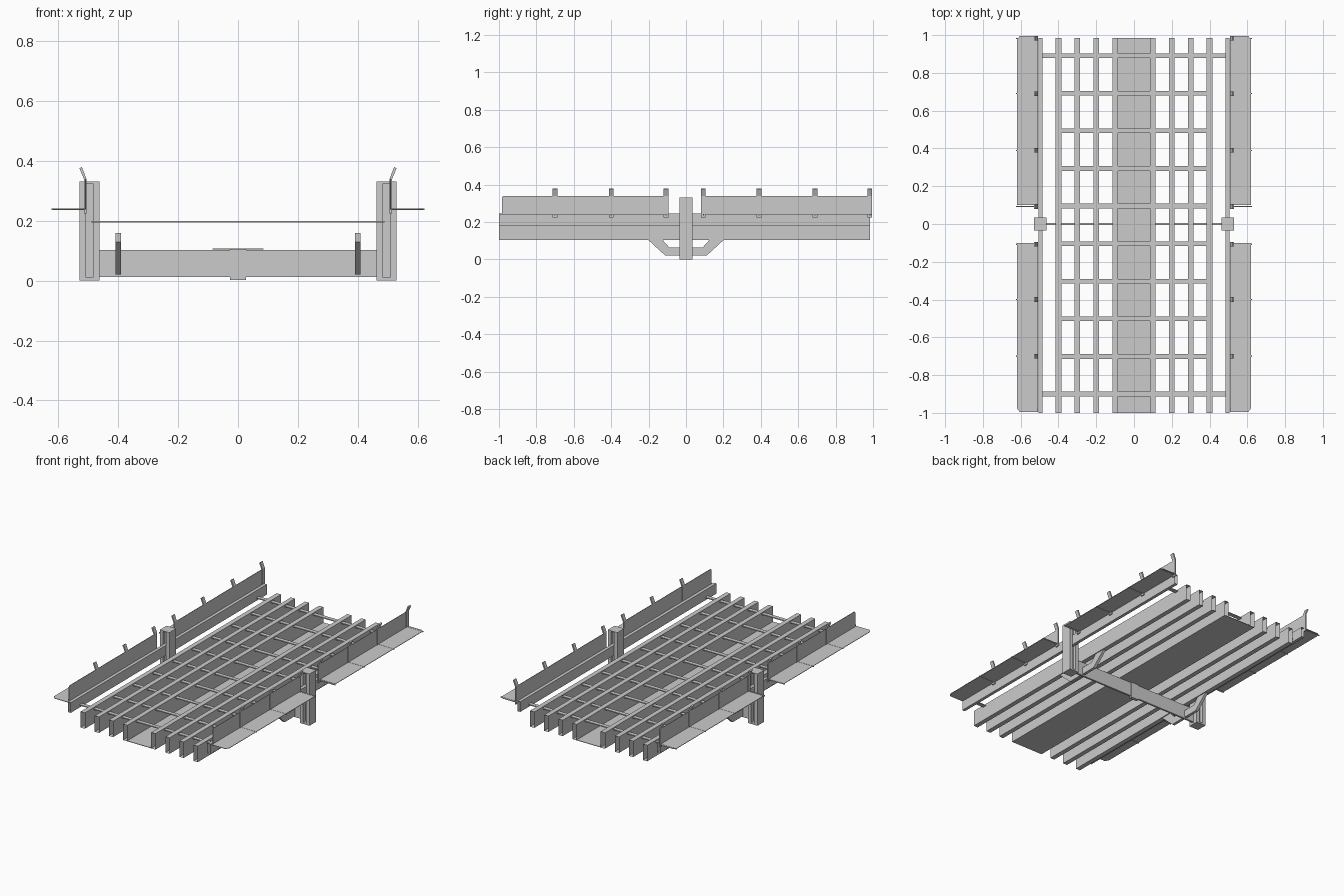
import bpy, bmesh
from mathutils import Vector

cube = bpy.data.objects.get("Cube")
if cube:
    bpy.data.objects.remove(cube, do_unlink=True)

steel = bpy.data.materials.new("grey_steel")
steel.use_nodes = True
colour = (0.6, 0.6, 0.6, 1)
steel.diffuse_color = colour
steel.node_tree.nodes["Principled BSDF"].inputs["Base Color"].default_value = colour


def finish(name, bm):
    bmesh.ops.recalc_face_normals(bm, faces=bm.faces)
    mesh = bpy.data.meshes.new(name)
    bm.to_mesh(mesh)
    bm.free()
    mesh.materials.append(steel)
    obj = bpy.data.objects.new(name, mesh)
    bpy.context.scene.collection.objects.link(obj)
    return obj


def add_box(bm, x, y, z, open_ends=False):
    """Add a box from (low, high) ranges; open_ends leaves a hollow tube along y."""
    vs = bmesh.ops.create_cube(bm, size=1)["verts"]
    for v in vs:
        v.co = Vector([(r[0] + r[1]) / 2 + c * (r[1] - r[0]) for c, r in zip(v.co, (x, y, z))])
    if open_ends:
        faces = {f for v in vs for f in v.link_faces}
        ends = [f for f in faces if abs(f.normal.y) > 0.9 or
                max(v.co.y for v in f.verts) - min(v.co.y for v in f.verts) < 1e-5]
        bmesh.ops.delete(bm, geom=ends, context='FACES_ONLY')


def boxes(name, ranges, open_ends=False):
    bm = bmesh.new()
    for r in ranges:
        add_box(bm, *r, open_ends=open_ends)
    return finish(name, bm)


def prism(name, points, depth):
    """Extrude a closed outline by a depth vector."""
    bm = bmesh.new()
    face = bm.faces.new([bm.verts.new(p) for p in points])
    new = bmesh.ops.extrude_face_region(bm, geom=[face])["geom"]
    bmesh.ops.translate(bm, vec=depth, verts=[v for v in new if isinstance(v, bmesh.types.BMVert)])
    return finish(name, bm)


# Long hollow floor beams, open at both ends
length = (-1.0, 0.985)
for i, x in enumerate((0.1, 0.2, 0.3, 0.4)):
    for s, side in ((-1, "right"), (1, "left")):
        boxes(f"floor_beam_{side}_{i + 1}", [((s * x - 0.015, s * x + 0.015), length, (0.105, 0.207))], True)

# Central walkway between the inner beams
boxes("walkway_deck", [((-0.085, 0.085), length, (0.105, 0.108))])

# Cross ties, the end ones reaching the side rails
ties = []
for i in range(10):
    y = -0.9 + i * 0.199
    w = 0.49 if i in (0, 9) else 0.4
    ties.append(((-w, w), (y - 0.0125, y + 0.0125), (0.194, 0.2)))
boxes("cross_ties", ties)

# Transverse girder with its central splice plate
boxes("cross_girder", [((-0.465, 0.465), (-0.006, 0.006), (0.012, 0.102))])
boxes("girder_splice", [((-0.027, 0.027), (-0.01, 0.01), (0.002, 0.106))])

for s, side in ((-1, "right"), (1, "left")):
    def span(a, b):
        return tuple(sorted((s * a, s * b)))

    # Column with two flanges, a web and end plates
    depth = (-0.034, 0.034)
    boxes(f"column_{side}", [
        (span(0.462, 0.485), depth, (0.008, 0.33)),
        (span(0.508, 0.53), depth, (0.008, 0.33)),
        (span(0.485, 0.508), (-0.012, 0.012), (0.008, 0.33)),
        (span(0.462, 0.53), depth, (0.0, 0.01)),
        (span(0.462, 0.53), depth, (0.325, 0.331)),
    ])

    # Cradle brace under the outer floor beam
    half = [(-0.11, 0.02), (-0.23, 0.13), (-0.175, 0.16), (-0.09, 0.065)]
    outline = half + [(-y, z) for y, z in reversed(half)]
    prism(f"brace_{side}", [(s * 0.4 - 0.009, y, z) for y, z in outline], Vector((0.018, 0, 0)))

    # Hollow side rail
    boxes(f"side_rail_{side}", [(span(0.485, 0.505), length, (0.18, 0.245))], True)

    # Upright guard panels and outward ledges, clipped at their outer corners
    for e, end in ((-1, "front"), (1, "back")):
        guard = [(0.1, 0.24), (0.985, 0.24), (0.985, 0.33), (0.975, 0.34), (0.1, 0.34)]
        prism(f"guard_{end}_{side}", [(s * 0.508, e * y, z) for y, z in guard], Vector((s * 0.003, 0, 0)))
        ledge = [(0.508, 0.1), (0.62, 0.1), (0.62, 0.975), (0.605, 0.995), (0.508, 0.995)]
        prism(f"ledge_{end}_{side}", [(s * x, e * y, 0.238) for x, y in ledge], Vector((0, 0, 0.003)))

    # Bent brackets with a thin bar carrying the ledge
    bracket = [(0.507, 0.225), (0.514, 0.225), (0.514, 0.338), (0.53, 0.376),
               (0.522, 0.38), (0.507, 0.342)]
    for i, y in enumerate((-0.7, -0.4, -0.107, 0.093, 0.39, 0.69, 0.983)):
        prism(f"bracket_{side}_{i + 1}", [(s * x, y - 0.0125, z) for x, z in bracket], Vector((0, 0.025, 0)))
        boxes(f"ledge_bar_{side}_{i + 1}", [(span(0.51, 0.624), (y - 0.003, y + 0.003), (0.236, 0.242))])
